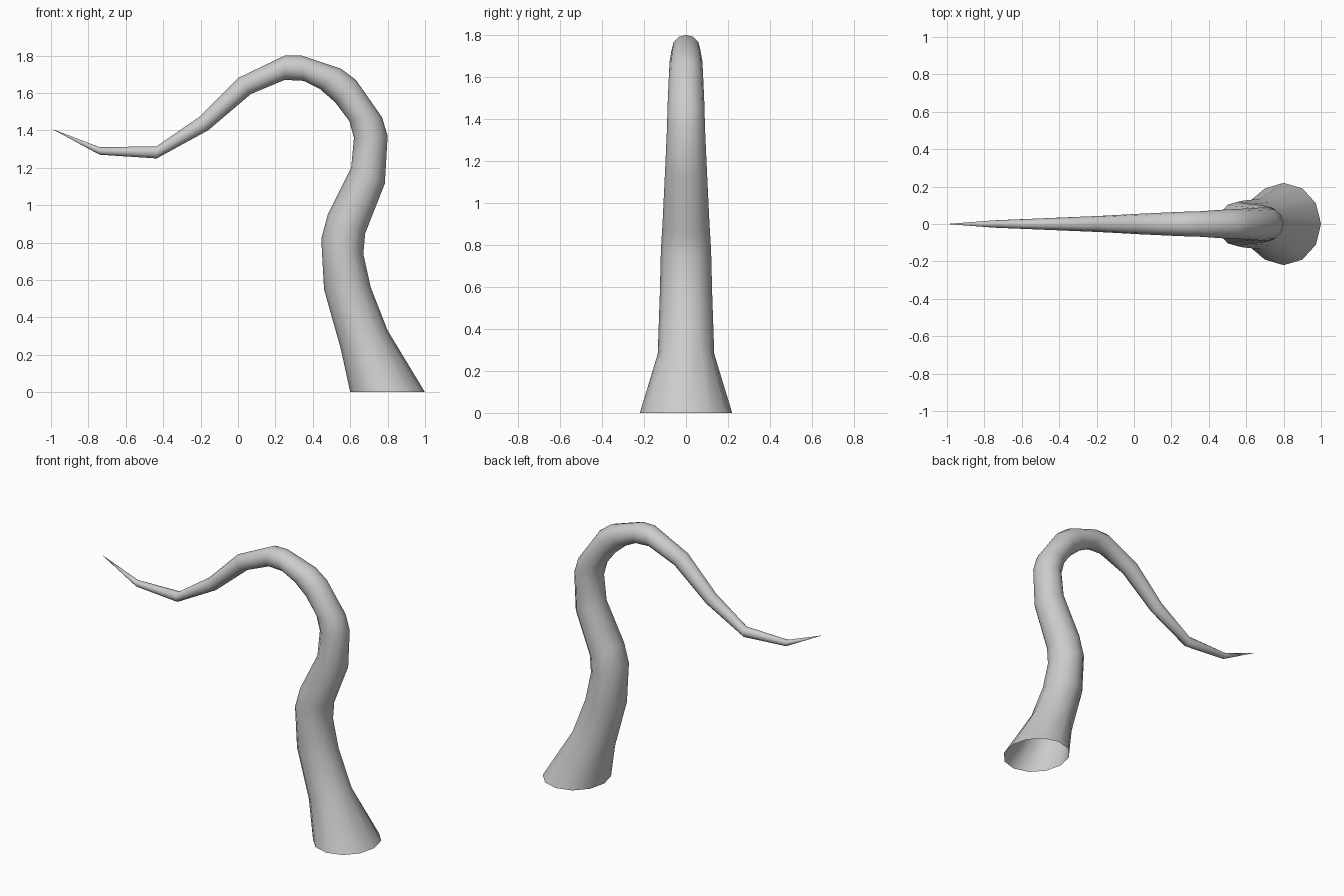
import bpy, bmesh, math
from mathutils import Vector

cube = bpy.data.objects.get("Cube")
if cube:
    bpy.data.objects.remove(cube, do_unlink=True)

SIDES = 12

# Cross-sections from base to end: inner and outer edge as (x, z, x, z)
SECTIONS = [
    (.60, 0, 1.0, 0), (.55, .23, .80, .33), (.46, .55, .71, .56),
    (.445, .82, .67, .74), (.48, .95, .68, .85), (.605, 1.2, .785, 1.115),
    (.62, 1.36, .80, 1.37), (.595, 1.45, .77, 1.47), (.52, 1.55, .63, 1.67),
    (.44, 1.62, .55, 1.73), (.35, 1.665, .34, 1.8), (.25, 1.67, .25, 1.8),
    (.07, 1.595, 0, 1.68), (-.16, 1.40, -.21, 1.47),
    (-.435, 1.25, -.435, 1.315), (-.74, 1.27, -.74, 1.31),
]
TIP = (-1, 0, 1.41)
BASE_DEPTH = .22

# Plain grey material
grey = bpy.data.materials.new("plain_grey")
grey.use_nodes = True
colour = (.6, .6, .6, 1)
grey.diffuse_color = colour
grey.node_tree.nodes["Principled BSDF"].inputs["Base Color"].default_value = colour


def add_ring(bm, section, depth=None):
    """Add one elliptical ring spanning the two edge points."""
    inner = Vector((section[0], 0, section[1]))
    outer = Vector((section[2], 0, section[3]))
    centre, arm = (inner + outer) / 2, (outer - inner) / 2
    side = Vector((0, depth or arm.length, 0))
    angles = [math.tau * i / SIDES for i in range(SIDES)]
    return [bm.verts.new(centre + arm * math.cos(a) + side * math.sin(a)) for a in angles]


# Tapering tentacle with an open base and a pointed end
bm = bmesh.new()
rings = [add_ring(bm, s, BASE_DEPTH if i == 0 else None) for i, s in enumerate(SECTIONS)]
for low, high in zip(rings, rings[1:]):
    for i in range(SIDES):
        j = (i + 1) % SIDES
        bm.faces.new((low[i], low[j], high[j], high[i]))
point = bm.verts.new(TIP)
for i in range(SIDES):
    bm.faces.new((rings[-1][i], rings[-1][(i + 1) % SIDES], point))
for face in bm.faces:
    face.smooth = True
bm.normal_update()

mesh = bpy.data.meshes.new("tentacle")
bm.to_mesh(mesh)
bm.free()
mesh.materials.append(grey)
tentacle = bpy.data.objects.new("tentacle", mesh)
bpy.context.collection.objects.link(tentacle)
